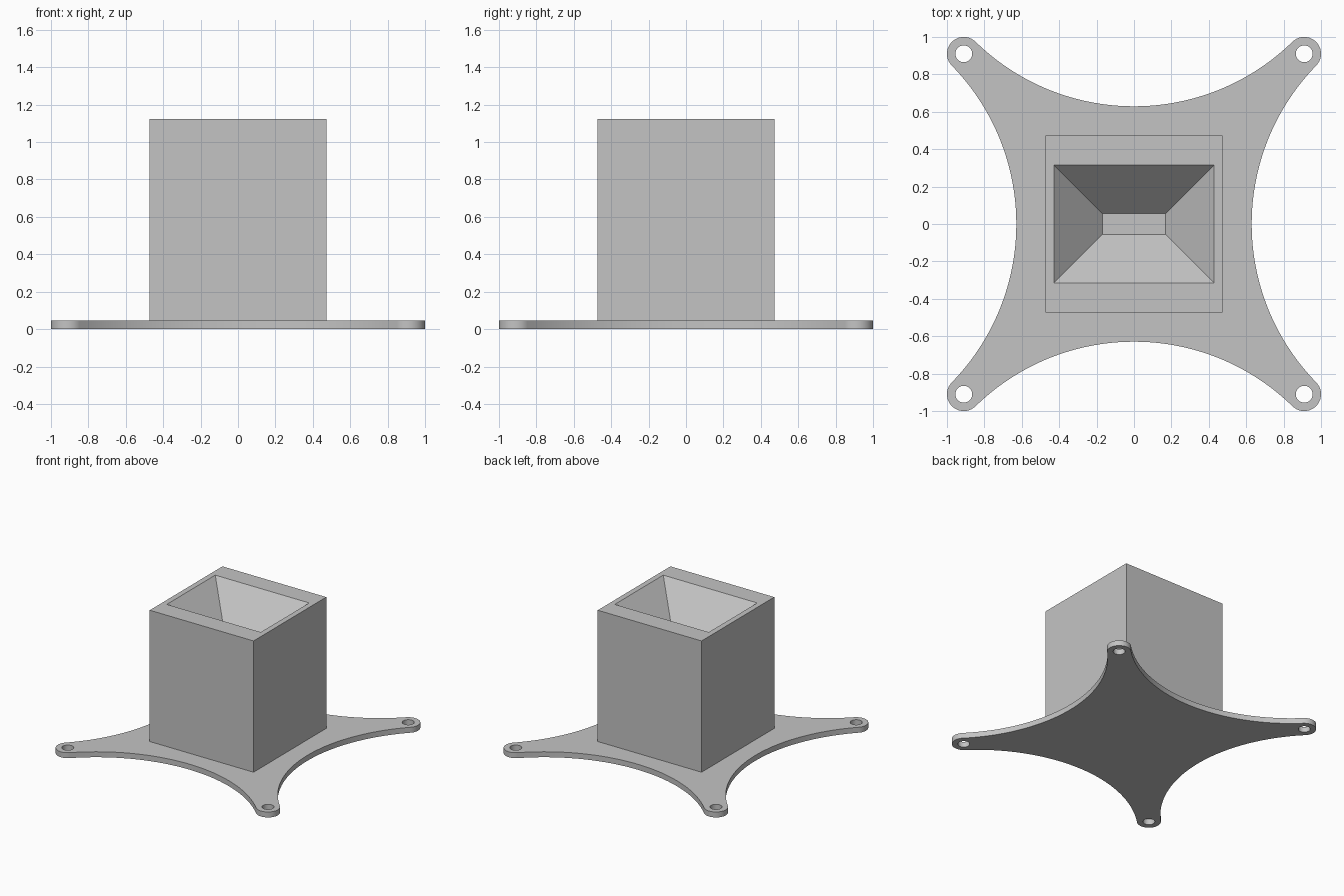
import bpy, bmesh, math
from mathutils import Vector

default = bpy.data.objects.get("Cube")
if default:
    bpy.data.objects.remove(default, do_unlink=True)

U = 2 / 89                    # design unit: the plate is 89 units wide
PLATE_H = 2 * U
TOP = 50 * U
LOBE_R = 4 * U                # rounded corner tabs
HOLE_R = 2 * U
CORNER = 1 - LOBE_R           # tab centre on x and y
WAIST = 28 * U                # middle of each concave side

grey = bpy.data.materials.new("light grey")
grey.use_nodes = True
colour = (0.55, 0.55, 0.55, 1)
grey.diffuse_color = colour
grey.node_tree.nodes["Principled BSDF"].inputs["Base Color"].default_value = colour


def make_object(name, bm):
    bmesh.ops.recalc_face_normals(bm, faces=bm.faces[:])
    mesh = bpy.data.meshes.new(name)
    bm.to_mesh(mesh)
    bm.free()
    mesh.materials.append(grey)
    obj = bpy.data.objects.new(name, mesh)
    bpy.context.collection.objects.link(obj)
    return obj


def arc(cx, cy, r, start, end, steps):
    return [Vector((cx + r * math.cos(a), cy + r * math.sin(a), 0))
            for a in (start + (end - start) * i / steps for i in range(steps + 1))]


def add_loop(bm, points):
    verts = [bm.verts.new(p) for p in points]
    for a, b in zip(verts, verts[1:] + verts[:1]):
        bm.edges.new((a, b))
    return verts


# Base plate: concave sides meet the corner tabs at a tangent
side_r = ((CORNER ** 2 + (CORNER - WAIST) ** 2 - LOBE_R ** 2)
          / (2 * (LOBE_R + CORNER - WAIST)))
side_y = WAIST + side_r
tangent = math.atan2(side_y - CORNER, -CORNER)
lobe = arc(CORNER, CORNER, LOBE_R, math.pi / 2 - tangent, tangent, 32)
side = arc(0, side_y, side_r, tangent - math.pi,
           -tangent, 48)[::-1]
# the side runs from the right tab to the left tab
if side[0].x < side[-1].x:
    side.reverse()
quarter = lobe + side[1:-1]
outline = []
for k in range(4):
    c, s = round(math.cos(k * math.pi / 2)), round(math.sin(k * math.pi / 2))
    outline += [Vector((c * p.x - s * p.y, s * p.x + c * p.y, 0)) for p in quarter]

bm = bmesh.new()
add_loop(bm, outline)
for sx in (-1, 1):
    for sy in (-1, 1):
        add_loop(bm, arc(sx * CORNER, sy * CORNER, HOLE_R, 0, math.tau, 32)[:-1])
bmesh.ops.triangle_fill(bm, use_beauty=True, edges=bm.edges[:], normal=(0, 0, 1))
raised = bmesh.ops.extrude_face_region(bm, geom=bm.faces[:], use_keep_orig=True)
bmesh.ops.translate(bm, vec=(0, 0, PLATE_H),
                    verts=[g for g in raised["geom"] if isinstance(g, bmesh.types.BMVert)])
plate = make_object("base_plate", bm)
bpy.ops.object.select_all(action="DESELECT")
plate.select_set(True)
bpy.context.view_layer.objects.active = plate
bpy.ops.object.shade_smooth_by_angle(angle=math.radians(35))

# Square block with a tapered rectangular pocket: half sizes and height per ring
rings = [(21 * U, 21 * U, PLATE_H), (21 * U, 21 * U, TOP),
         (19 * U, 14 * U, TOP), (7.5 * U, 2.5 * U, TOP - 12 * U)]
bm = bmesh.new()
loops = [[bm.verts.new((sx * x, sy * y, z))
          for sx, sy in ((-1, -1), (1, -1), (1, 1), (-1, 1))] for x, y, z in rings]
for low, high in zip(loops, loops[1:]):
    for i in range(4):
        j = (i + 1) % 4
        bm.faces.new((low[i], low[j], high[j], high[i]))
bm.faces.new(loops[-1])
bm.faces.new(loops[0][::-1])
make_object("pocket_block", bm)
